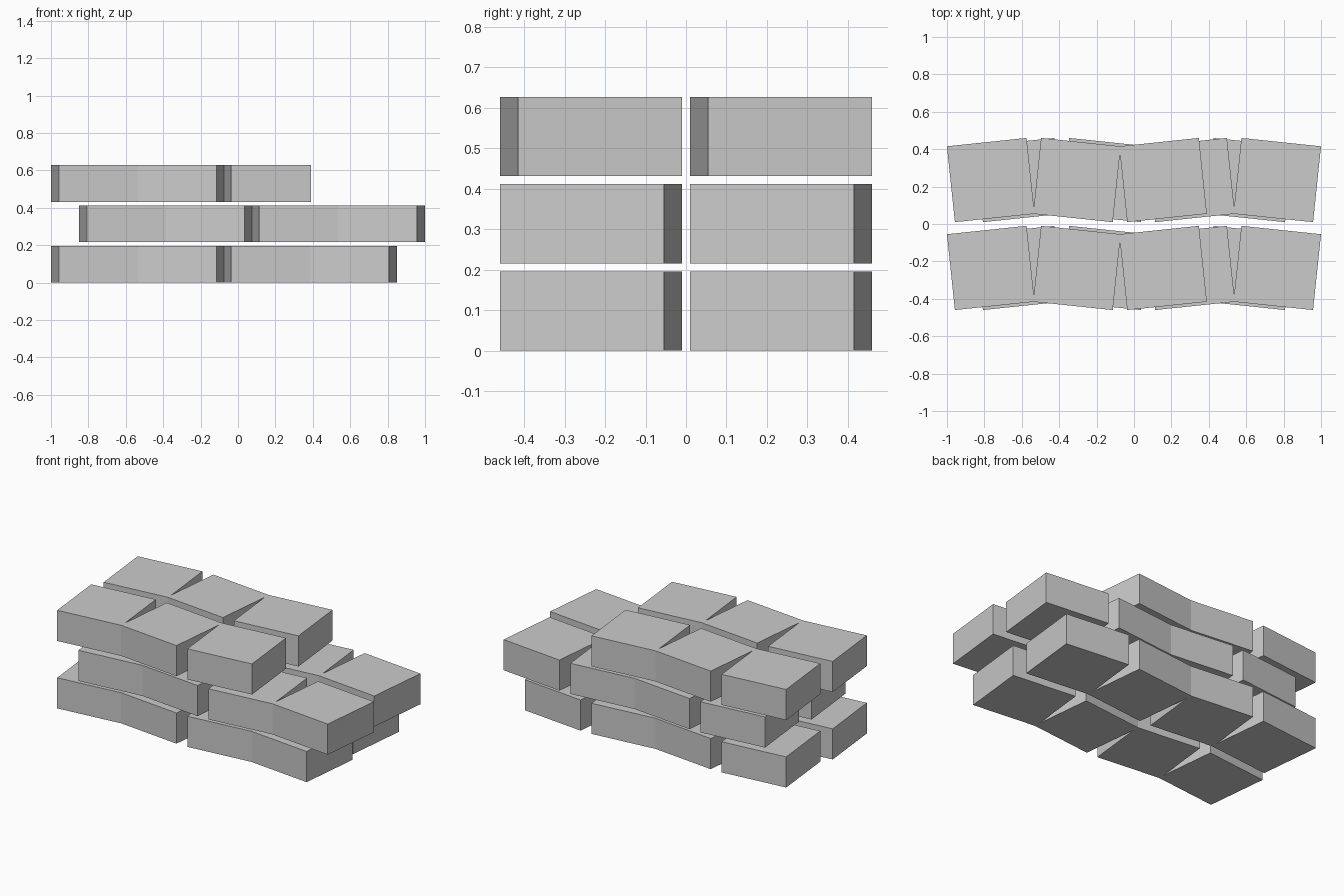
import bpy, math

if "Cube" in bpy.data.objects:
    bpy.data.objects.remove(bpy.data.objects["Cube"])

TILT = math.radians(6)
SIZE = (0.428, 0.4075, 0.196)   # block length, depth, height
PITCH_X, PITCH_Y, PITCH_Z = 0.4607, 0.47, 0.2157


def block(name, x, y, z, angle):
    bpy.ops.mesh.primitive_cube_add(size=1, location=(x, y, z), rotation=(0, 0, angle))
    ob = bpy.context.object
    ob.name = name
    ob.scale = SIZE
    bpy.ops.object.transform_apply(location=False, rotation=True, scale=True)
    return ob


# (layer name, centre x of first block, number of blocks per row)
layers = [("bottom", -0.766, 4), ("middle", -0.6163, 4), ("top", -0.766, 3)]

# Stacked courses: two rows each, blocks tilted alternately into a zigzag
for level, (layer, x0, count) in enumerate(layers):
    for row, side in (("front", -1), ("back", 1)):
        for i in range(count):
            block(f"{layer}_{row}_block_{i + 1}",
                  x0 + i * PITCH_X, side * PITCH_Y / 2,
                  SIZE[2] / 2 + level * PITCH_Z,
                  TILT if i % 2 == 0 else -TILT)
